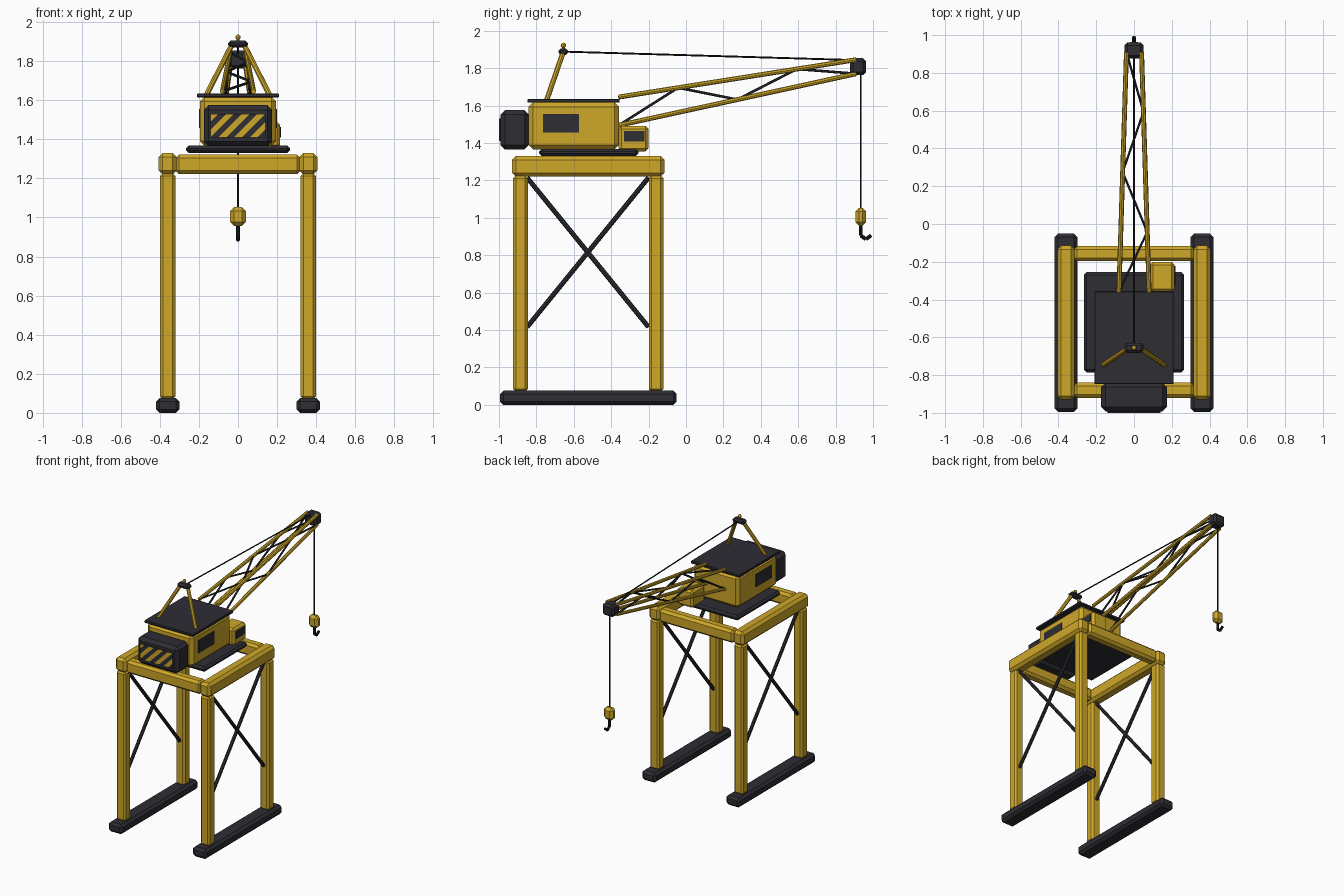
import bpy, bmesh, math
from mathutils import Vector

if "Cube" in bpy.data.objects:
    bpy.data.objects.remove(bpy.data.objects["Cube"])


def material(name, color):
    m = bpy.data.materials.new(name)
    m.diffuse_color = (*color, 1)
    m.use_nodes = True
    m.node_tree.nodes["Principled BSDF"].inputs["Base Color"].default_value = m.diffuse_color
    return m


YELLOW = material("crane yellow", (0.62, 0.39, 0.022))
DARK = material("dark steel", (0.026, 0.026, 0.034))
CABLE = material("cable black", (0.01, 0.01, 0.013))


def finish(name, bm, *mats):
    bmesh.ops.recalc_face_normals(bm, faces=bm.faces)
    me = bpy.data.meshes.new(name)
    bm.to_mesh(me)
    bm.free()
    for m in mats:
        me.materials.append(m)
    ob = bpy.data.objects.new(name, me)
    bpy.context.collection.objects.link(ob)
    return ob


def box(name, x, y, z, mat, bevel=0.0):
    """Box given by (min, max) on each axis, with chamfered edges."""
    bm = bmesh.new()
    bmesh.ops.create_cube(bm, size=1)
    for v in bm.verts:
        v.co = Vector([(r[0] + r[1]) / 2 + c * (r[1] - r[0]) for r, c in zip((x, y, z), v.co)])
    if bevel:
        bmesh.ops.bevel(bm, geom=bm.edges[:], offset=bevel, segments=1, affect='EDGES')
    return finish(name, bm, mat)


def rod(name, points, radius, mat, sides=8):
    """Straight rods joining successive points."""
    bm = bmesh.new()
    for a, b in zip(points, points[1:]):
        a, b = Vector(a), Vector(b)
        new = bmesh.ops.create_cone(bm, cap_ends=True, segments=sides, radius1=radius,
                                    radius2=radius, depth=(b - a).length)["verts"]
        rot = (b - a).to_track_quat('Z', 'Y')
        for v in new:
            v.co = rot @ v.co + (a + b) / 2
    return finish(name, bm, mat)


# Portal frame: feet, legs, side beams and cross bracing
for s, side in ((-1, "left"), (1, "right")):
    c = s * 0.36
    box(side + "_foot", (c - 0.06, c + 0.06), (-0.995, -0.05), (0, 0.075), DARK, 0.018)
    for y, end in ((-0.885, "front"), (-0.16, "back")):
        box(f"{side}_{end}_leg", (c - 0.039, c + 0.039), (y - 0.039, y + 0.039),
            (0.07, 1.225), YELLOW, 0.014)
    box(side + "_top_beam", (c - 0.046, c + 0.046), (-0.93, -0.115), (1.22, 1.33), YELLOW, 0.02)
    rod(side + "_brace_a", [(c, -0.85, 1.215), (c, -0.2, 0.415)], 0.013, DARK)
    rod(side + "_brace_b", [(c, -0.85, 0.415), (c, -0.2, 1.215)], 0.013, DARK)
for y, end in ((-0.88, "front"), (-0.157, "back")):
    box(end + "_cross_beam", (-0.32, 0.32), (y - 0.04, y + 0.04), (1.222, 1.322), YELLOW, 0.018)

# Slewing platform, machinery house and roof
box("turntable", (-0.265, 0.265), (-0.785, -0.255), (1.33, 1.368), DARK, 0.014)
box("house", (-0.195, 0.195), (-0.843, -0.358), (1.366, 1.617), YELLOW, 0.024)
box("roof", (-0.21, 0.21), (-0.848, -0.355), (1.615, 1.635), DARK, 0.004)
for s, side in ((-1, "left"), (1, "right")):
    box(side + "_house_window", sorted((s * 0.193, s * 0.2)), (-0.765, -0.572), (1.457, 1.555), DARK)

# Operator cab beside the boom
box("cab", (0.085, 0.215), (-0.36, -0.2), (1.355, 1.49), YELLOW, 0.016)
box("cab_window", (0.213, 0.22), (-0.332, -0.222), (1.408, 1.464), DARK)

# Counterweight with a striped warning plate
box("counterweight", (-0.175, 0.175), (-0.992, -0.84), (1.365, 1.575), DARK, 0.024)
bm = bmesh.new()
bmesh.ops.create_cube(bm, size=1)
for v in bm.verts:
    v.co = Vector((v.co.x * 0.28, -0.9955 + v.co.y * 0.009, 1.47 + v.co.z * 0.12))
for k in range(1, 10):
    bmesh.ops.bisect_plane(bm, geom=bm.verts[:] + bm.edges[:] + bm.faces[:],
                           plane_co=(-0.14 + k * 0.04, 0, 1.53), plane_no=(1, 0, -1))
for f in bm.faces:
    f.normal_update()
    m = f.calc_center_median()
    stripe = ((m.x + 0.14) - (m.z - 1.53)) % 0.08 < 0.04
    f.material_index = 1 if f.normal.y < -0.9 and stripe else 0
finish("warning_plate", bm, DARK, YELLOW)


# Lattice boom: four chords, zigzag lacing on the sides and top
def chord(s, level, t):
    z0, z1 = (1.645, 1.845) if level else (1.494, 1.77)
    return Vector((s * (0.08 - 0.04 * t), -0.36 + 1.27 * t, z0 + (z1 - z0) * t))


for s, side in ((-1, "left"), (1, "right")):
    for level, tag in ((0, "lower"), (1, "upper")):
        rod(f"boom_{side}_{tag}_chord", [chord(s, level, 0), chord(s, level, 1)], 0.013, YELLOW)
    rod(f"boom_{side}_lacing", [chord(s, k % 2, k / 4) for k in range(5)], 0.007, DARK, 6)
rod("boom_top_lacing", [chord(1 if k % 2 else -1, 1, k / 4) for k in range(5)], 0.007, DARK, 6)
box("boom_head", (-0.05, 0.05), (0.877, 0.962), (1.762, 1.853), DARK, 0.016)

# A-frame mast with its cap and beacon
for s, side in ((-1, "left"), (1, "right")):
    rod(side + "_mast_leg", [(s * 0.165, -0.748, 1.62), (s * 0.03, -0.657, 1.885)], 0.014, YELLOW)
box("mast_cap", (-0.05, 0.05), (-0.682, -0.63), (1.87, 1.905), DARK, 0.012)
rod("beacon_stem", [(0, -0.656, 1.9), (0, -0.656, 1.92)], 0.008, YELLOW)
bm = bmesh.new()
bmesh.ops.create_uvsphere(bm, u_segments=8, v_segments=6, radius=0.014)
bmesh.ops.translate(bm, verts=bm.verts, vec=(0, -0.656, 1.922))
finish("beacon", bm, YELLOW)

# Cables, hook block and hook
rod("stay_cable", [(0, -0.65, 1.888), (0, 0.9, 1.843)], 0.005, CABLE, 6)
rod("hoist_cable", [(0, 0.934, 1.78), (0, 0.934, 1.04)], 0.005, CABLE, 6)
box("hook_block", (-0.04, 0.04), (0.905, 0.963), (0.957, 1.053), YELLOW, 0.02)
rod("hook", [(0, 0.934, 0.965), (0, 0.934, 0.905), (0, 0.962, 0.885), (0, 0.99, 0.906)],
    0.01, CABLE, 8)
